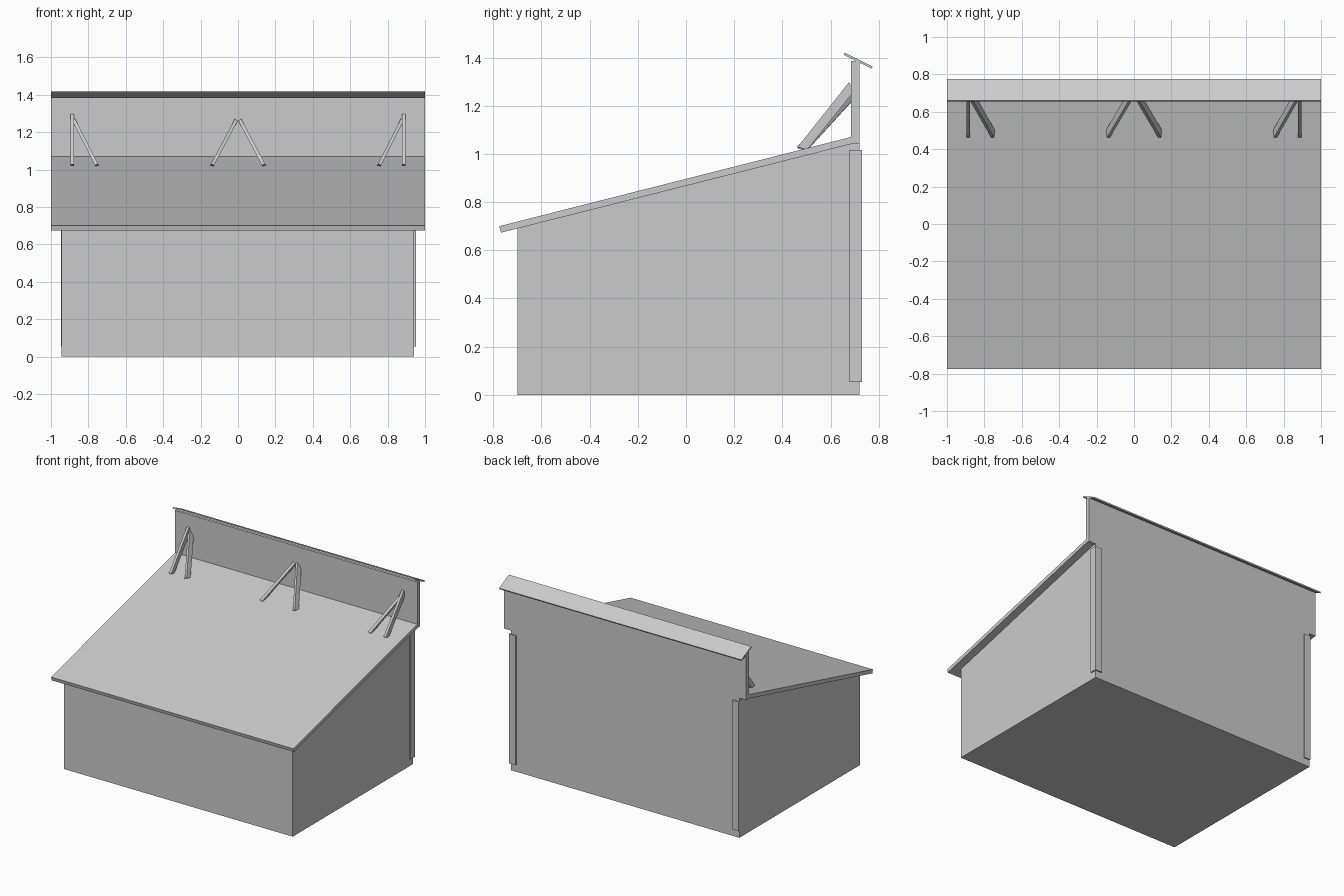
import bpy, bmesh
from math import radians
from mathutils import Matrix

if "Cube" in bpy.data.objects:
    bpy.data.objects.remove(bpy.data.objects["Cube"])


def extrude_x(name, profile, x0, x1, matrix=None):
    """Solid from a closed (y, z) profile swept between x0 and x1."""
    bm = bmesh.new()
    face = bm.faces.new([bm.verts.new((x0, y, z)) for y, z in profile])
    ext = bmesh.ops.extrude_face_region(bm, geom=[face])
    moved = [g for g in ext["geom"] if isinstance(g, bmesh.types.BMVert)]
    bmesh.ops.translate(bm, verts=moved, vec=(x1 - x0, 0, 0))
    bmesh.ops.recalc_face_normals(bm, faces=bm.faces)
    if matrix:
        bm.transform(matrix)
    mesh = bpy.data.meshes.new(name)
    bm.to_mesh(mesh)
    bm.free()
    obj = bpy.data.objects.new(name, mesh)
    bpy.context.collection.objects.link(obj)
    return obj


def rect(y0, y1, z0, z1):
    return [(y0, z0), (y1, z0), (y1, z1), (y0, z1)]


# Building body with sloping top
extrude_x("body", [(-0.70, 0), (0.72, 0), (0.72, 1.042), (0.69, 1.042), (-0.70, 0.692)],
          -0.945, 0.942)

# Sloping roof slab
extrude_x("roof", [(-0.775, 0.70), (-0.768, 0.673), (0.69, 1.042), (0.72, 1.042),
                   (0.72, 1.07), (0.685, 1.07)], -1, 1)

# Upright false wall along the back, and its tilted cap board
extrude_x("parapet", rect(0.685, 0.72, 1.042, 1.386), -1, 1)
extrude_x("parapet_cap", [(0.655, 1.411), (0.771, 1.354), (0.775, 1.363), (0.66, 1.42)], -1, 1)

# Corner trims on the back edges
extrude_x("corner_trim_right", rect(0.677, 0.73, 0.053, 1.017), 0.895, 0.951)
extrude_x("corner_trim_left", rect(0.677, 0.73, 0.053, 1.017), -0.946, -0.895)

# Parapet braces: upright ones, and the same bar leaning sideways
BRACE = [(-0.022, 0.01), (0.018, 0), (0.205, 0.232), (0.205, 0.255), (0.192, 0.28)]


def brace(name, x, lean):
    m = Matrix.Translation((x, 0.485, 1.018)) @ Matrix.Rotation(radians(lean), 4, 'Y')
    extrude_x(name, BRACE, -0.009, 0.009, m)


for side, s in (("left", -1), ("right", 1)):
    brace("upright_brace_" + side, s * 0.886, 0)
    brace("outer_brace_" + side, s * 0.752, s * 27)
    brace("middle_brace_" + side, s * 0.141, -s * 28)
